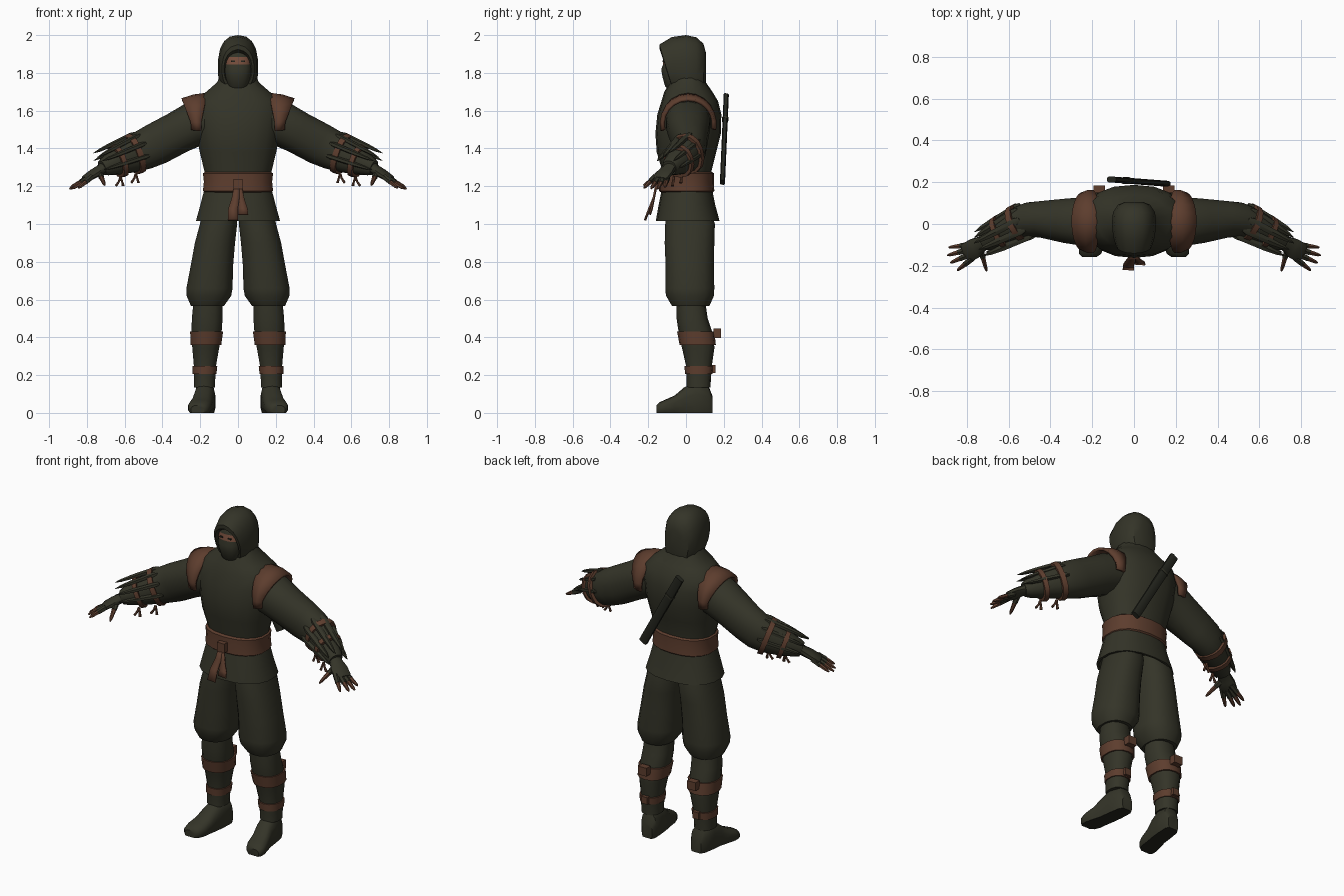
import bpy, bmesh, math
from mathutils import Vector

def mat(name, c):
    m = bpy.data.materials.new(name)
    m.diffuse_color = (*c, 1)
    return m

CLOTH = mat("dark olive cloth", (0.034, 0.034, 0.021))
BROWN = mat("brown leather", (0.110, 0.047, 0.027))
SKIN = mat("skin", (0.18, 0.075, 0.045))
DARK = mat("blackish green", (0.018, 0.019, 0.013))
Z = Vector((0, 0, 1))

def loft(name, rings, m, mirror=False, cap=True, closed=True, thick=0, angle=40):
    """Skin a list of equal-length point rings."""
    bm = bmesh.new()
    vs = [[bm.verts.new(p) for p in r] for r in rings]
    n = len(vs[0])
    for a, b in zip(vs, vs[1:]):
        for i in range(n if closed else n - 1):
            j = (i + 1) % n
            bm.faces.new((a[i], a[j], b[j], b[i]))
    if cap:
        bm.faces.new(vs[0][::-1])
        bm.faces.new(vs[-1])
    bmesh.ops.recalc_face_normals(bm, faces=bm.faces)
    me = bpy.data.meshes.new(name)
    bm.to_mesh(me)
    bm.free()
    me.materials.append(m)
    for p in me.polygons:
        p.use_smooth = True
    me.set_sharp_from_angle(angle=math.radians(angle))
    ob = bpy.data.objects.new(name, me)
    bpy.context.collection.objects.link(ob)
    if thick:
        s = ob.modifiers.new("thickness", 'SOLIDIFY')
        s.thickness = thick
        s.offset = 0
    if mirror:
        ob.modifiers.new("mirror", 'MIRROR').use_mirror_merge = False
    return ob

def ring(c, u, v, n=14, e=0.85):
    pts = []
    for i in range(n):
        a = 2 * math.pi * (i + 0.5) / n
        co, si = math.cos(a), math.sin(a)
        pts.append(Vector(c) + u * math.copysign(abs(co) ** e, co)
                   + v * math.copysign(abs(si) ** e, si))
    return pts

def column(name, rows, m, n=16, **kw):
    """Upright form: rows of (z, centre x, half width, front y, back y)."""
    return loft(name, [ring((cx, (f + b) / 2, z), Vector((rx, 0, 0)), Vector((0, (b - f) / 2, 0)), n)
                       for z, cx, rx, f, b in rows], m, **kw)

def tube(name, rows, m, n=12, e=0.9, **kw):
    """Form along a path: rows of (x, y, z, sideways radius, upward radius)."""
    P = [Vector(r[:3]) for r in rows]
    rings = []
    for i, r in enumerate(rows):
        t = (P[min(i + 1, len(P) - 1)] - P[max(i - 1, 0)]).normalized()
        u = t.cross(Z).normalized()
        rings.append(ring(P[i], u * r[3], u.cross(t) * r[4], n, e))
    return loft(name, rings, m, **kw)

def box(name, c, s, m, **kw):
    c, s = Vector(c), Vector(s) / 2
    q = [(-1, -1), (1, -1), (1, 1), (-1, 1)]
    return loft(name, [[c + Vector((a * s.x, b * s.y, k * s.z)) for a, b in q] for k in (-1, 1)], m, **kw)

# Torso
column("torso", [(1.18, 0, .172, -.12, .13), (1.28, 0, .180, -.125, .135), (1.38, 0, .205, -.155, .16),
                 (1.48, 0, .225, -.162, .185), (1.58, 0, .240, -.152, .187), (1.65, 0, .232, -.13, .17),
                 (1.70, 0, .170, -.115, .14), (1.75, 0, .112, -.085, .105), (1.79, 0, .095, -.07, .09)], CLOTH, 18)

# Hollow tunic skirt, belt and hanging belt tails
column("tunic_skirt", [(1.20, 0, .176, -.125, .135), (1.10, 0, .202, -.145, .155), (1.015, 0, .226, -.16, .178),
                       (1.015, 0, .212, -.147, .165), (1.10, 0, .18, -.125, .14)], CLOTH, 18)
column("belt", [(1.168, 0, .180, -.133, .142), (1.175, 0, .188, -.142, .15), (1.225, 0, .183, -.14, .147),
                (1.268, 0, .188, -.14, .148), (1.275, 0, .178, -.128, .138)], BROWN, 18)
box("belt_knot", (0, -.152, 1.212), (.05, .03, .055), BROWN)
for sx, z_end, y_end in ((-1, 1.02, -.215), (1, 1.05, -.19)):
    path = [(.006, -.155, 1.205, .014), (.012, -.168, 1.14, .02), (.026, (y_end - .17) / 2, 1.08, .025),
            (.027, y_end, z_end, .027)]
    loft("belt_tail", [[(sx * x - w, y, z), (sx * x + w, y - .004, z)] for x, y, z, w in path],
         BROWN, cap=False, closed=False, thick=.009)

# Hood: rings run from the opening to the back, the brow leaning forward
hood = []
for y, w, zb, zt, lean, peak in ((-.075, .062, 1.745, 1.90, .3, .3), (-.108, .075, 1.725, 1.925, .33, .35),
                                 (-.105, .086, 1.705, 1.95, .3, .35), (-.055, .101, 1.68, 1.99, .12, .15),
                                 (.0, .107, 1.66, 2.0, 0, 0), (.055, .102, 1.66, 1.988, 0, 0),
                                 (.092, .078, 1.69, 1.955, 0, 0), (.106, .042, 1.76, 1.905, 0, 0)):
    r = []
    for p in ring((0, y, (zb + zt) / 2), Vector((w, 0, 0)), Vector((0, 0, (zt - zb) / 2)), 18, .82):
        if p.z > 1.82:
            p.z -= peak * abs(p.x) * .45
        p.y -= (p.z - 1.83) * lean
        r.append(p)
    hood.append(r)
loft("hood", hood, CLOTH, angle=35)

# Masked face with a bare strip at the eyes
face = column("masked_face", [(1.70, 0, .035, -.085, 0), (1.73, 0, .055, -.112, 0), (1.78, 0, .068, -.126, 0),
                              (1.82, 0, .072, -.132, 0), (1.845, 0, .072, -.122, 0), (1.885, 0, .07, -.122, 0),
                              (1.93, 0, .05, -.10, 0)], CLOTH)
face.data.materials.append(SKIN)
for p in face.data.polygons:
    if 1.845 < p.center.z < 1.885:
        p.material_index = 1
box("eye", (.027, -.119, 1.862), (.02, .009, .008), DARK, mirror=True)

# Sleeves and forearms
tube("sleeve", [(.17, .012, 1.545, .12, .115), (.24, .012, 1.525, .118, .118), (.32, .015, 1.483, .108, .112),
                (.43, .022, 1.425, .09, .112), (.50, .022, 1.392, .083, .106), (.56, .0, 1.365, .078, .095),
                (.64, -.04, 1.33, .068, .072), (.70, -.078, 1.305, .05, .05), (.72, -.088, 1.297, .04, .04)],
     CLOTH, 14, mirror=True)

# Brown shoulder trim arching over each armhole
inner, outer = [], []
for i in range(13):
    a = math.radians(-14 + 206 * i / 12)
    s = max(0, math.sin(a))
    inner.append((.195 - .03 * s, .012 - .142 * math.cos(a), 1.53 + .157 * math.sin(a)))
    outer.append((.245 + .052 * s, .012 - .132 * math.cos(a), 1.53 + .128 * math.sin(a)))
mid = [(Vector(p) + Vector(q)) / 2 + (Vector(q) - Vector((.25, .012, 1.53))).normalized() * .006
       for p, q in zip(inner, outer)]
loft("shoulder_trim", [inner, mid, outer], BROWN, mirror=True, cap=False, closed=False, thick=.016)

# Forearm guard: pointed slats around the top of the forearm
A, B = Vector((.51, .018, 1.388)), Vector((.735, -.095, 1.302))
U = (B - A).cross(Z).normalized()
V = U.cross((B - A).normalized())
for k in range(6):
    a = math.radians(-15 + 40 * k)
    d = U * math.cos(a) * .8 + V * math.sin(a)
    s, e = A + d * .1, B + d * (.062 + .018 * (k % 2))
    rows = [(*s.lerp(e, t), w, w * .7) for t, w in ((0, .012), (.1, .02), (.6, .018), (.85, .012), (1, .002))]
    tube("forearm_slat", rows, CLOTH, 6, mirror=True)

# Forearm straps with hanging ties
for rows in ([(.540, .012, 1.375, .092, .112), (.566, .0, 1.364, .09, .108)],
             [(.625, -.033, 1.337, .084, .092), (.647, -.044, 1.328, .08, .088)]):
    tube("forearm_strap", rows, BROWN, 14, mirror=True)
    x, y, z, _, h = rows[1]
    for dx in (-.012, .012):
        tube("strap_tie", [(x - .025, y - .02, z - h + .01, .007, .007), (x - .025 + dx * .7, y - .024, z - h - .015, .006, .006),
                           (x - .02 + dx * 1.6, y - .028, z - h - .038, .009, .007)], BROWN, 6, mirror=True)

# Hands
tube("glove", [(.69, -.073, 1.308, .042, .038), (.725, -.092, 1.29, .036, .026), (.76, -.115, 1.268, .05, .023),
               (.80, -.138, 1.243, .05, .017), (.808, -.142, 1.238, .042, .012)], CLOTH, 10, mirror=True)
for base, tip in (((.79, -.100, 1.245), (.885, -.112, 1.195)), ((.80, -.125, 1.24), (.892, -.150, 1.185)),
                  ((.795, -.150, 1.24), (.878, -.185, 1.187)), ((.78, -.170, 1.245), (.845, -.222, 1.19)),
                  ((.735, -.115, 1.275), (.705, -.225, 1.205))):
    b, t = Vector(base), Vector(tip)
    rows = [(*b.lerp(t, f), w, w) for f, w in ((0, .013), (.5, .012), (.85, .009), (1, .004))]
    tube("finger", rows, BROWN, 6, mirror=True)
    tube("glove_finger", [(*b.lerp(t, f), w, w) for f, w in ((-.1, .016), (.42, .0145))], CLOTH, 6, mirror=True)

# Baggy trousers, shins and wrapped bands
column("trouser_leg", [(1.08, .095, .09, -.10, .13), (1.0, .103, .10, -.112, .155), (.90, .122, .108, -.115, .152),
                       (.78, .138, .114, -.11, .15), (.66, .151, .124, -.112, .152), (.62, .154, .12, -.108, .15),
                       (.565, .162, .088, -.075, .125), (.565, .160, .07, -.06, .11)], CLOTH, mirror=True)
column("shin", [(.60, .158, .078, -.05, .10), (.50, .163, .083, -.05, .115), (.40, .168, .081, -.035, .148),
                (.34, .171, .072, -.02, .15), (.25, .175, .06, .0, .137), (.15, .178, .057, .003, .13),
                (.135, .178, .057, .003, .13)], CLOTH, 14, mirror=True)
for rows in ([(.43, .166, .089, -.047, .15), (.36, .17, .083, -.034, .158)],
             [(.248, .175, .067, -.008, .145), (.205, .177, .064, -.005, .141)]):
    column("shin_band", rows, BROWN, 14, mirror=True)
box("upper_band_knot", (.165, .165, .422), (.055, .04, .05), BROWN, mirror=True)
box("lower_band_knot", (.172, .145, .232), (.04, .022, .042), BROWN, mirror=True)

# Boots: flat-bottomed rings from heel to toe, dark soles
rings = []
for y, cx, w, h in ((.14, .165, .035, .09), (.118, .168, .05, .145), (.05, .175, .055, .165), (-.01, .182, .055, .135),
                    (-.06, .193, .058, .092), (-.11, .203, .062, .07), (-.143, .21, .053, .055), (-.157, .213, .036, .04)):
    r = ring((cx, y, h * .4), Vector((w, 0, 0)), Vector((0, 0, h * .6)), 14, .75)
    for p in r:
        p.z = max(p.z, 0)
    rings.append(r)
boot = loft("boot", rings, CLOTH, mirror=True)
boot.data.materials.append(DARK)
for p in boot.data.polygons:
    if p.normal.z < -.7:
        p.material_index = 1

# Scabbard slung across the back
top, bot = Vector((-.108, .213, 1.68)), Vector((.152, .193, 1.22))
d = (bot - top).normalized()
side = d.cross(Vector((0, 1, 0))).normalized()
depth = side.cross(d)
loft("scabbard", [ring(top.lerp(bot, t), side * .026, depth * .014, 8, .6) for t in (0, .27, .28, 1)], DARK)
loft("sword_guard", [ring(top.lerp(bot, t), side * .029, depth * .017, 8, .6) for t in (.265, .285)], CLOTH)
